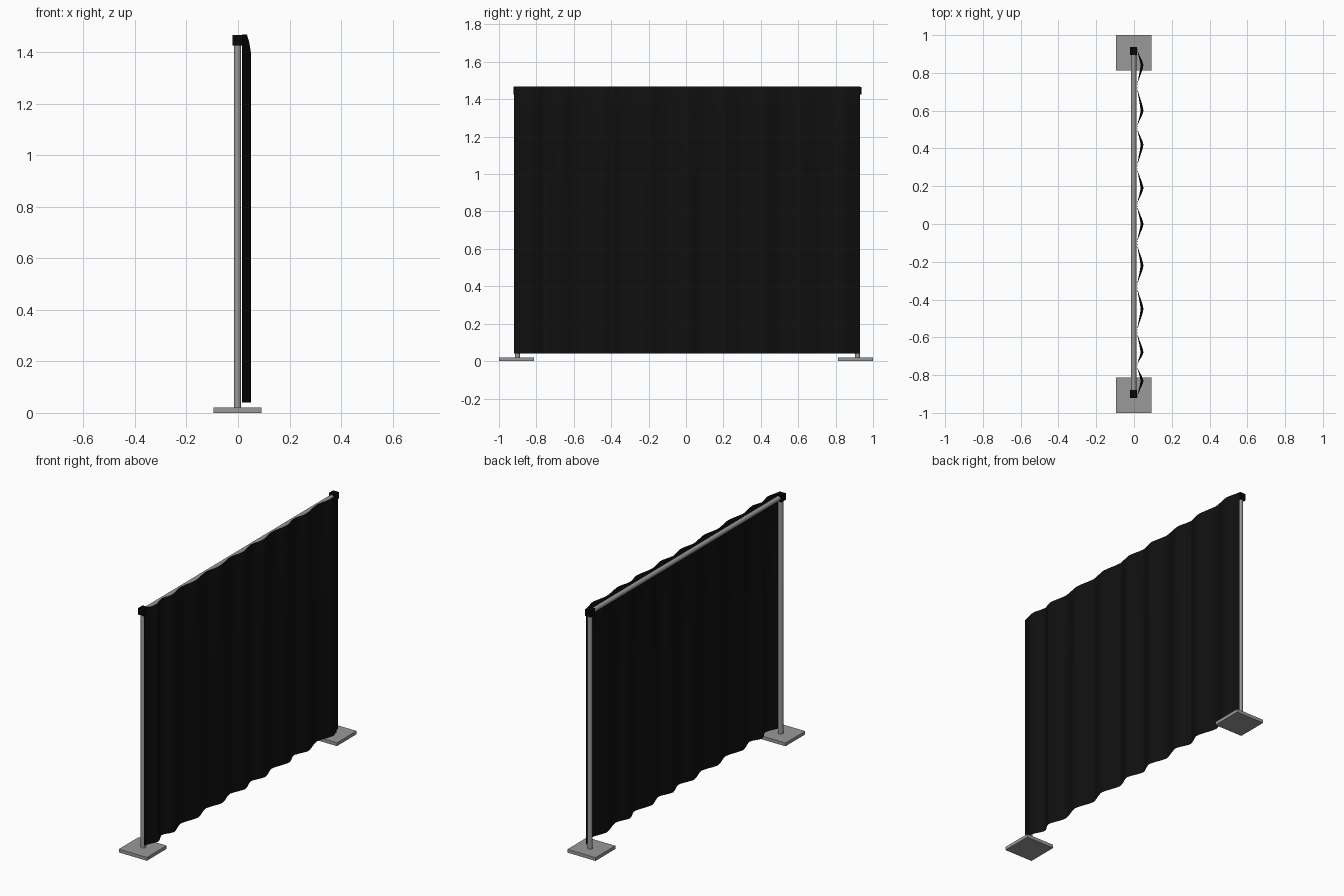
import bpy, bmesh, math

cube = bpy.data.objects.get("Cube")
if cube:
    bpy.data.objects.remove(cube, do_unlink=True)


def material(name, value, rough):
    m = bpy.data.materials.new(name)
    m.use_nodes = True
    color = (value, value, value, 1)
    m.diffuse_color = color
    node = m.node_tree.nodes["Principled BSDF"]
    node.inputs["Base Color"].default_value = color
    node.inputs["Roughness"].default_value = rough
    return m


metal = material("grey metal", 0.32, 0.5)
fabric = material("black fabric", 0.005, 0.9)
plastic = material("black plastic", 0.002, 0.7)


def box(name, loc, size, mat):
    bpy.ops.mesh.primitive_cube_add(size=1, location=loc)
    o = bpy.context.object
    o.name = name
    o.scale = size
    bpy.ops.object.transform_apply(location=False, rotation=False, scale=True)
    o.data.materials.append(mat)
    return o


def tube(name, loc, radius, length, rot=(0, 0, 0)):
    bpy.ops.mesh.primitive_cylinder_add(vertices=20, radius=radius, depth=length,
                                        location=loc, rotation=rot)
    o = bpy.context.object
    o.name = name
    o.data.materials.append(metal)
    bpy.ops.object.shade_smooth_by_angle()
    return o


# Two stands: base plate, upright post and corner connector
axis_x = -0.002
for side, y in (("front", -0.901), ("back", 0.917)):
    base_y = math.copysign(0.906, y)
    box(side + "_base_plate", (axis_x, base_y, 0.01), (0.188, 0.188, 0.02), metal)
    tube(side + "_post", (axis_x, y, 0.725), 0.014, 1.41)
    box(side + "_corner_connector", (axis_x, y, 1.446), (0.038, 0.042, 0.04), plastic)

# Top rail between the connectors
tube("top_rail", (axis_x, 0.008, 1.446), 0.014, 1.80, (math.pi / 2, 0, 0))

# Curtain: folds alternate between these crests (out) and troughs (in)
crests = [-0.83, -0.68, -0.45, -0.22, 0.0, 0.19, 0.42, 0.60, 0.84]
troughs = [-0.92, -0.75, -0.57, -0.33, -0.10, 0.10, 0.30, 0.51, 0.73, 0.93]
inner, outer = 0.016, 0.05
knots = sorted([(y, outer) for y in crests] + [(y, inner) for y in troughs])
steps = 6
outline = []
for (y0, x0), (y1, x1) in zip(knots, knots[1:]):
    for i in range(steps):
        t = i / steps
        s = 0.5 - 0.5 * math.cos(math.pi * t)
        outline.append((x0 + (x1 - x0) * (s + t) / 2, y0 + (y1 - y0) * t))
outline.append((knots[-1][1], knots[-1][0]))

# Height of each cloth row and how deep its folds are
rows = [(0.04, 1.0), (0.4, 1.0), (0.9, 1.0), (1.40, 1.0), (1.44, 0.8), (1.468, 0.55)]
bm = bmesh.new()
grid = [[bm.verts.new((inner + (x - inner) * depth, y, z)) for x, y in outline]
        for z, depth in rows]
for low, high in zip(grid, grid[1:]):
    for i in range(len(outline) - 1):
        bm.faces.new((low[i], low[i + 1], high[i + 1], high[i]))
mesh = bpy.data.meshes.new("curtain")
bm.to_mesh(mesh)
bm.free()
mesh.materials.append(fabric)
mesh.polygons.foreach_set("use_smooth", [True] * len(mesh.polygons))
curtain = bpy.data.objects.new("curtain", mesh)
bpy.context.collection.objects.link(curtain)
